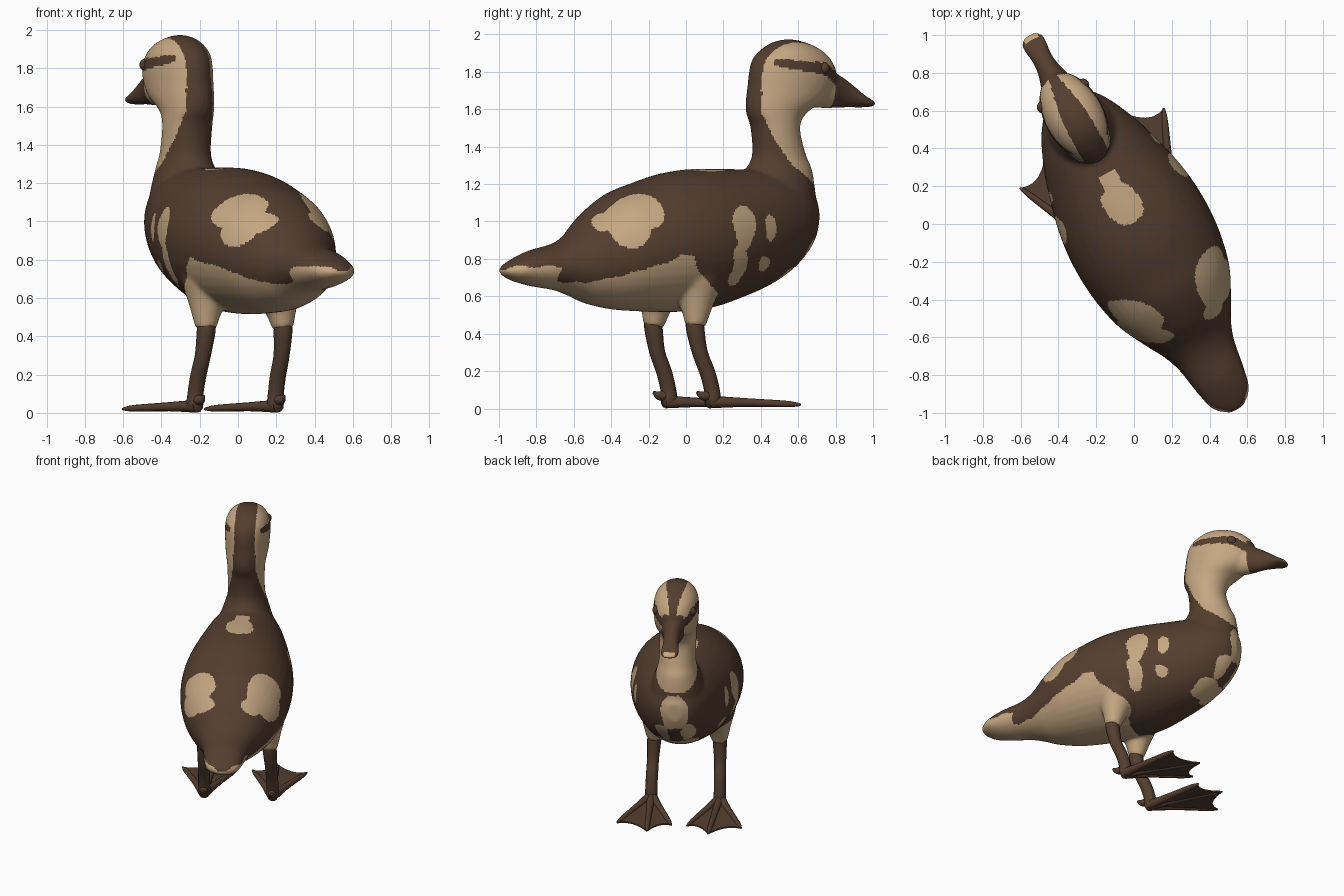
import bpy, bmesh, math
from mathutils import Vector, noise

if "Cube" in bpy.data.objects:
    bpy.data.objects.remove(bpy.data.objects["Cube"])

TURN = math.radians(29)      # the bird stands turned; parts are built facing local +y


def material(name, rgb):
    m = bpy.data.materials.new(name)
    m.diffuse_color = (*rgb, 1)
    m.use_nodes = True
    m.node_tree.nodes["Principled BSDF"].inputs["Base Color"].default_value = m.diffuse_color
    return m


BROWN = material("dark brown down", (0.089, 0.048, 0.028))
TAN = material("pale tan down", (0.56, 0.385, 0.225))


def smooth_rows(rows, n=6):
    """Catmull-Rom interpolation between the rows of a section table."""
    out = []
    for i in range(len(rows) - 1):
        p = [rows[max(0, min(len(rows) - 1, i + k))] for k in (-1, 0, 1, 2)]
        for j in range(n):
            t = j / n
            out.append([0.5 * (2 * b + (c - a) * t + (2 * a - 5 * b + 4 * c - d) * t * t
                               + (3 * b - a - 3 * c + d) * t ** 3) for a, b, c, d in zip(*p)])
    return out + [list(rows[-1])]


def loft(bm, rings):
    """Skin a list of closed rings and cap both ends."""
    vs = [[bm.verts.new(p) for p in r] for r in rings]
    n = len(vs[0])
    for a, b in zip(vs, vs[1:]):
        for i in range(n):
            bm.faces.new((a[i], a[(i + 1) % n], b[(i + 1) % n], b[i]))
    bm.faces.new(vs[0][::-1])
    bm.faces.new(vs[-1])


def circle(n):
    return [(math.cos(2 * math.pi * i / n), math.sin(2 * math.pi * i / n)) for i in range(n)]


def tube(bm, pts, n=14):
    """Round tapering tube through (x, y, z, radius) points."""
    pts = smooth_rows(pts, 5)
    rings = []
    for i, p in enumerate(pts):
        d = Vector(pts[min(i + 1, len(pts) - 1)][:3]) - Vector(pts[max(i - 1, 0)][:3])
        d.normalize()
        u = d.cross(Vector((1, 0.3, 0))).normalized()
        v = d.cross(u)
        rings.append([Vector(p[:3]) + (u * c + v * s) * p[3] for c, s in circle(n)])
    loft(bm, rings)


def finish(bm, name, mats):
    bmesh.ops.recalc_face_normals(bm, faces=bm.faces)
    me = bpy.data.meshes.new(name)
    bm.to_mesh(me)
    bm.free()
    ob = bpy.data.objects.new(name, me)
    bpy.context.collection.objects.link(ob)
    for m in mats:
        me.materials.append(m)
    ob.rotation_euler.z = TURN
    bpy.ops.object.select_all(action='DESELECT')
    ob.select_set(True)
    bpy.context.view_layer.objects.active = ob
    bpy.ops.object.shade_smooth_by_angle(angle=math.radians(50))
    return ob


# Section tables: y, half width, bottom z, top z
TRUNK = [(-1.125, .04, .72, .755), (-1.06, .11, .685, .795), (-.95, .14, .655, .845),
         (-.8, .165, .632, .885), (-.7, .2, .6, .945), (-.6, .255, .56, 1.05),
         (-.45, .33, .53, 1.155), (-.3, .37, .52, 1.21), (-.15, .388, .515, 1.255),
         (0, .388, .52, 1.278), (.15, .37, .54, 1.282), (.3, .335, .585, 1.28),
         (.45, .29, .64, 1.278), (.55, .25, .69, 1.265), (.65, .2, .76, 1.24),
         (.74, .13, .86, 1.18), (.785, .05, .97, 1.1)]
BILL = [(.76, .09, 1.61, 1.82), (.85, .085, 1.606, 1.815), (.93, .062, 1.608, 1.785),
        (.98, .055, 1.61, 1.755), (1.03, .057, 1.61, 1.718), (1.08, .066, 1.61, 1.677),
        (1.12, .062, 1.612, 1.653), (1.145, .03, 1.616, 1.64)]
# z, centre y, half length, half width
NECK = [(.95, .48, .26, .2), (1.05, .51, .265, .21), (1.15, .53, .24, .19), (1.28, .567, .185, .145),
        (1.36, .568, .147, .129), (1.5, .546, .133, .13), (1.58, .553, .17, .134),
        (1.65, .608, .228, .148), (1.72, .64, .25, .155), (1.8, .652, .252, .158),
        (1.87, .645, .223, .148), (1.92, .64, .168, .12), (1.955, .63, .1, .075),
        (1.973, .625, .03, .025)]

# Trunk, tail, neck, head, bill and thighs fused into one soft skin
bm = bmesh.new()
for table in (TRUNK, BILL):
    loft(bm, [[Vector((w * c, y, (lo + hi) / 2 + (hi - lo) / 2 * s)) for c, s in circle(40)]
              for y, w, lo, hi in smooth_rows(table)])
loft(bm, [[Vector((b * s, y + a * c, z)) for c, s in circle(40)]
          for z, y, a, b in smooth_rows(NECK)])
for side in (-1, 1):
    tube(bm, [(side * .2, -.05, .76, .15), (side * .205, -.05, .66, .135),
              (side * .222, -.06, .54, .085), (side * .23, -.07, .44, .054)], 24)
body = finish(bm, "body", (BROWN, TAN))
mod = body.modifiers.new("fuse", 'REMESH')
mod.mode = 'VOXEL'
mod.voxel_size = 0.0115
mod.use_smooth_shade = True
bpy.ops.object.modifier_apply(modifier=mod.name)
mod = body.modifiers.new("blend", 'SMOOTH')
mod.factor = 0.5
mod.iterations = 10
bpy.ops.object.modifier_apply(modifier=mod.name)

# Pale patches, mirrored: centre (x, y, z) and radii
PATCHES = [((.24, -.44, 1.05), (.17, .15, .11)), ((.3, -.5, .95), (.2, .1, .085)),
           ((.2, -.57, 1.0), (.13, .09, .06)),
           ((0, .13, 1.28), (.095, .11, .1)), ((0, .27, 1.28), (.06, .09, .1)),
           ((.37, .16, .98), (.12, .075, .115)), ((.34, .13, .77), (.12, .05, .13)),
           ((.3, .335, .97), (.1, .035, .08)), ((.28, .33, .77), (.1, .035, .035)),
           ((.03, .77, 1.03), (.07, .1, .14)), ((.08, .69, .85), (.05, .1, .1)),
           ((.05, .55, .71), (.1, .13, .07))]


def ramp(v, pts):
    for (a, fa), (b, fb) in zip(pts, pts[1:]):
        if v <= b:
            return fa + (fb - fa) * max(0, (v - a) / (b - a))
    return pts[-1][1]


def is_tan(p):
    x, y, z = abs(p.x), p.y, p.z
    if y > .3 and z > 1.18:                                   # head and neck
        if y > .87 and z < 1.83:                              # bill with pale nail
            return y > 1.115 and z > 1.625 and x < .04
        if z > 1.7:
            if x < (.072 if y < .65 else .072 - (y - .65) * .2):   # crown stripe
                return False
            mid = ramp(y, [(.48, 1.848), (.78, 1.815), (.9, 1.75)])
            thick = ramp(y, [(.46, .012), (.55, .024), (.7, .028), (.78, .036), (.9, .035)])
            return not (y > .48 and abs(z - mid) < thick)     # eye stripe
        if z > 1.56:
            return x > .08 or y > .55                         # nape stripe
        return y > ramp(z, [(1.18, .75), (1.22, .69), (1.3, .575), (1.43, .485), (1.56, .43)])
    if z < .68 and math.hypot(x - .22, y + .06) < .115:       # thighs
        return True
    q = p + noise.noise_vector(p * 8) * .028                  # ragged patch edges
    x, y, z = abs(q.x), q.y, q.z
    if y < -.84:
        return z < .755                                       # under tail
    if y < 0 and z < ramp(y, [(-.84, .68), (-.7, .665), (-.5, .73), (-.3, .785),
                              (-.17, .82), (-.08, .7), (0, .62)]):
        return True                                           # belly
    return any(((x - c[0]) / r[0]) ** 2 + ((y - c[1]) / r[1]) ** 2
               + ((z - c[2]) / r[2]) ** 2 < 1 for c, r in PATCHES)


for f in body.data.polygons:
    f.material_index = int(is_tan(f.center))
    f.use_smooth = True

for side, label in ((-1, "left"), (1, "right")):
    # Eye
    bm = bmesh.new()
    bmesh.ops.create_uvsphere(bm, u_segments=20, v_segments=12, radius=.033)
    bmesh.ops.translate(bm, verts=bm.verts, vec=(side * .121, .775, 1.818))
    finish(bm, label + "_eye", (BROWN,))

    # Shank with ankle and small hind toe
    bm = bmesh.new()
    tube(bm, [(side * .228, -.075, .48, .048), (side * .23, -.07, .42, .049),
              (side * .235, -.045, .3, .042), (side * .238, .0, .19, .042),
              (side * .24, .025, .1, .042), (side * .24, .03, .045, .044),
              (side * .24, .03, .008, .03)])
    tube(bm, [(side * .24, .02, .07, .03), (side * .24, -.03, .068, .024),
              (side * .24, -.065, .088, .008)])
    finish(bm, label + "_shank", (BROWN,))

    # Webbed foot: three toes and a scalloped web
    bm = bmesh.new()
    tips = [(.055, .46), (.215, .575), (.435, .46)]
    for tx, ty in tips:
        tube(bm, [(side * .24, .01, .035, .034),
                  (side * (.24 * .6 + tx * .4), .02 + (ty - .02) * .4, .032, .023),
                  (side * (.24 * .15 + tx * .85), .02 + (ty - .02) * .85, .024, .017),
                  (side * tx, ty, .02, .006)], 10)
    edge = []
    for (ax, ay), (bx, by) in zip(tips, tips[1:]):
        for k in range(6):
            t = k / 6
            sag = .22 * t * (1 - t)
            edge.append((ax + (bx - ax) * t, ay + (by - ay) * t - sag))
    edge.append(tips[-1])
    top, low = [[bm.verts.new((side * x, y, z)) for x, y in edge] for z in (.024, .014)]
    heel_top, heel_low = [bm.verts.new((side * .24, .0, z)) for z in (.042, .02)]
    for i in range(len(edge) - 1):
        bm.faces.new((heel_top, top[i], top[i + 1]))
        bm.faces.new((heel_low, low[i + 1], low[i]))
        bm.faces.new((top[i], low[i], low[i + 1], top[i + 1]))
    for i in (0, -1):
        bm.faces.new((heel_top, heel_low, low[i], top[i]))
    finish(bm, label + "_webbed_foot", (BROWN,))
